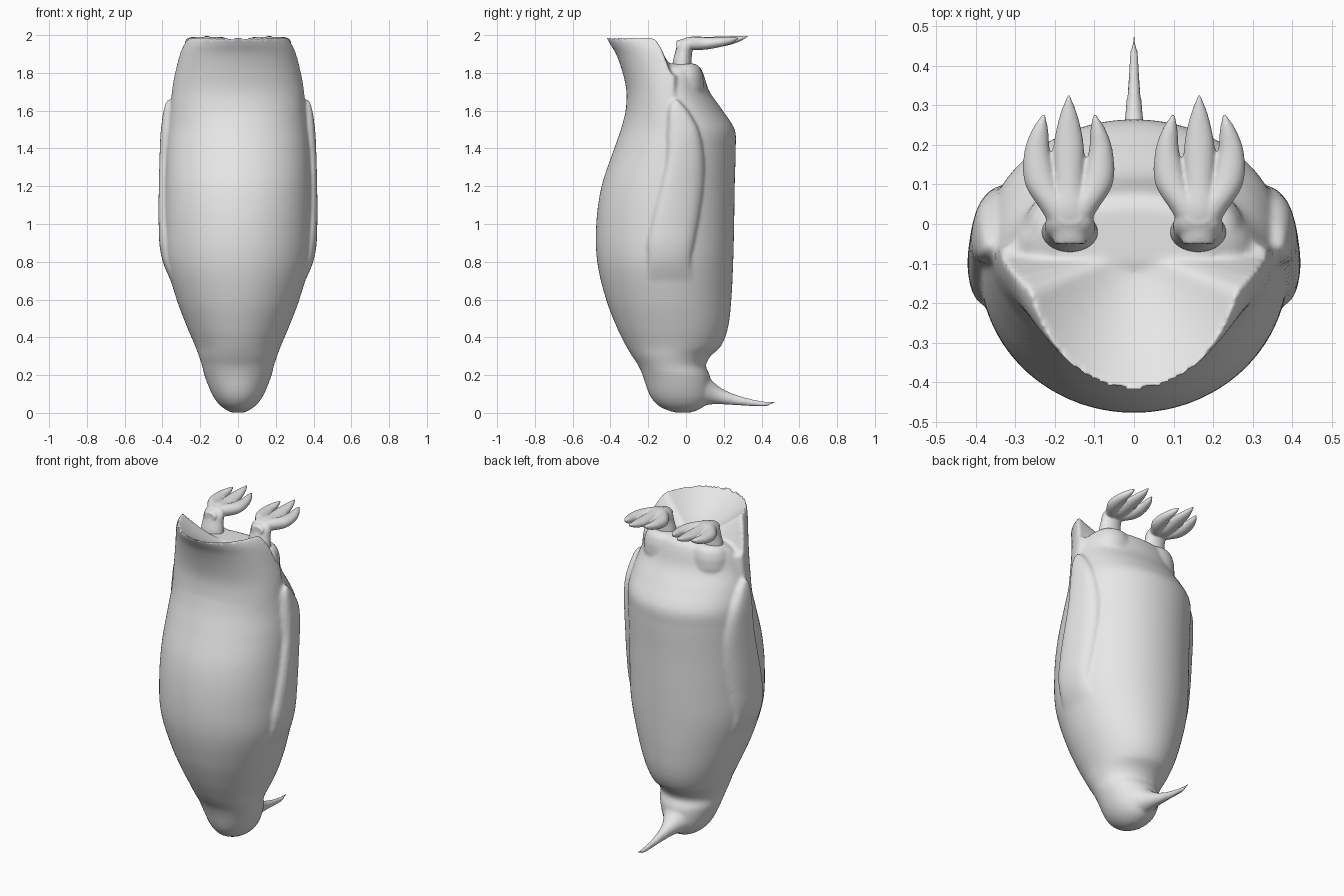
import bpy, bmesh, math

if "Cube" in bpy.data.objects:
    bpy.data.objects.remove(bpy.data.objects["Cube"])

grey = bpy.data.materials.new("plain grey")
grey.diffuse_color = (0.8, 0.8, 0.8, 1)
grey.use_nodes = True
grey.node_tree.nodes["Principled BSDF"].inputs["Base Color"].default_value = grey.diffuse_color


def sample(rows, z):
    """Smooth interpolation of rows (key, values...) at key z."""
    z = max(rows[0][0], min(rows[-1][0], z))
    i = 0
    while i < len(rows) - 2 and z > rows[i + 1][0]:
        i += 1
    p, q = rows[i], rows[i + 1]
    o, r = rows[max(i - 1, 0)], rows[min(i + 2, len(rows) - 1)]
    h = q[0] - p[0]
    t = (z - p[0]) / h
    out = []
    for k in range(1, len(p)):
        m0 = (q[k] - o[k]) / (q[0] - o[0]) * h
        m1 = (r[k] - p[k]) / (r[0] - p[0]) * h
        out.append((2*t**3 - 3*t*t + 1) * p[k] + (t**3 - 2*t*t + t) * m0
                   + (3*t*t - 2*t**3) * q[k] + (t**3 - t*t) * m1)
    return out


def spread(rows, n):
    a, b = rows[0][0], rows[-1][0]
    return [a + (b - a) * i / n for i in range(n + 1)]


def loft(bm, rings):
    """Closed skin through a list of point rings."""
    vs = [[bm.verts.new(p) for p in ring] for ring in rings]
    n = len(vs[0])
    for a, b in zip(vs, vs[1:]):
        for i in range(n):
            j = (i + 1) % n
            bm.faces.new((a[i], a[j], b[j], b[i]))
    bm.faces.new(vs[0][::-1])
    bm.faces.new(vs[-1])


def circle(n):
    return [(math.sin(2*math.pi*i/n), math.cos(2*math.pi*i/n)) for i in range(n)]


def tube_y(bm, rows, n=24):
    """Tube along y, rows: (y, x, z, radius x, radius z)."""
    rings = []
    for y in spread(rows, 24):
        x, z, rx, rz = sample(rows, y)
        rings.append([(x + max(rx, .002)*s, y, z + max(rz, .002)*c) for s, c in circle(n)])
    loft(bm, rings)


def finish(bm, name, voxel, smooth):
    """Fuse the overlapping shells into one smooth skin."""
    bmesh.ops.recalc_face_normals(bm, faces=bm.faces[:])
    me = bpy.data.meshes.new(name)
    bm.to_mesh(me)
    bm.free()
    ob = bpy.data.objects.new(name, me)
    bpy.context.collection.objects.link(ob)
    bpy.context.view_layer.objects.active = ob
    ob.select_set(True)
    m = ob.modifiers.new("fuse", 'REMESH')
    m.mode, m.voxel_size, m.use_smooth_shade = 'VOXEL', voxel, True
    s = ob.modifiers.new("soften", 'SMOOTH')
    s.factor, s.iterations = 0.5, smooth
    for md in ("fuse", "soften"):
        bpy.ops.object.modifier_apply(modifier=md)
    ob.data.materials.clear()
    ob.data.materials.append(grey)
    ob.data.polygons.foreach_set("material_index", [0] * len(ob.data.polygons))
    bpy.ops.object.shade_smooth()
    ob.select_set(False)


# Torso and head: z, front y, back y, half width
BODY = [(0.0, -.05, .02, .03), (.02, -.115, .075, .07), (.05, -.16, .11, .105),
        (.1, -.195, .13, .138), (.2, -.23, .125, .178), (.25, -.252, .105, .19),
        (.3, -.285, .13, .207), (.35, -.315, .183, .225), (.45, -.365, .222, .268),
        (.6, -.423, .24, .325), (.8, -.47, .25, .38), (1.0, -.475, .255, .39),
        (1.2, -.447, .258, .388), (1.4, -.38, .263, .38), (1.5, -.345, .258, .373),
        (1.6, -.318, .195, .36), (1.7, -.29, .125, .335), (1.8, -.2, .09, .29),
        (1.835, -.14, .07, .255), (1.85, -.1, .04, .21)]
bm = bmesh.new()
rings = []
for z in [.001, .008] + spread(BODY, 120)[1:]:
    f, b, a = sample(BODY, z)
    rings.append([(a*s, (f+b)/2 - (b-f)/2*c, z) for s, c in circle(72)])
loft(bm, rings)

# Flared tail scoop: z, front y, half width
TAIL = [(1.4, -.37, .36), (1.5, -.34, .36), (1.6, -.32, .358), (1.7, -.315, .35),
        (1.8, -.335, .335), (1.9, -.37, .315), (1.95, -.4, .297), (1.99, -.422, .272)]


def tail_point(s, c, u, k):
    e = min(1, max(0, c / .3))
    rim = 1.785 + .205 * e*e*(3 - 2*e)
    z = 1.42 + (rim - 1.42) * u
    f, a = sample(TAIL, z)
    r = (-.07 - f) if c > 0 else .05
    top = z if k == 1 else 1.835 + (rim - 1.835) * k**1.6
    return (a*s*k, -.07 - r*c*k, top)


rings = [[tail_point(s, c, u/24, 1) for s, c in circle(96)] for u in range(25)]
rings += [[tail_point(s, c, 1, k) for s, c in circle(96)]
          for k in (.97, .92, .85, .75, .6, .45, .3, .15, .03)]
loft(bm, rings)

# Flippers lying on the sides: z, front y, back y, thickness
FLIP = [(.6, -.19, .03, -.012), (.7, -.2, .03, .0), (.8, -.2, .022, .018),
        (.9, -.2, .04, .028), (1.0, -.18, .06, .03), (1.2, -.13, .09, .032),
        (1.35, -.1, .093, .034), (1.5, -.097, .065, .035), (1.6, -.09, .01, .034),
        (1.64, -.078, -.025, .032), (1.66, -.06, -.045, .025)]
for side in (-1, 1):
    rings = []
    for z in spread(FLIP, 60):
        yf, yb, th = sample(FLIP, z)
        f, b, a = sample(BODY, z)
        outer, inner = [], []
        for i in range(17):
            v = i / 16
            y = yf + (yb - yf) * v
            x = a * math.sqrt(max(.05, 1 - ((y - (f+b)/2) / ((b-f)/2))**2))
            outer.append((side * (x + th * (1 - .5*abs(2*v - 1)**6)), y, z))
            inner.append((side * (x - .05), y, z))
        rings.append(outer + inner[::-1])
    loft(bm, rings)

# Beak
tube_y(bm, [(.0, 0, .135, .11, .1), (.1, 0, .125, .085, .085), (.14, 0, .107, .06, .062),
            (.19, 0, .087, .04, .042), (.27, 0, .067, .024, .028), (.36, 0, .053, .016, .018),
            (.43, 0, .048, .011, .014), (.478, 0, .06, .004, .005)])
# Thigh bulges under the feet
for side in (-1, 1):
    rings = []
    for z, r in ((1.66, .1), (1.72, .115), (1.78, .112), (1.82, .1), (1.84, .085), (1.85, .06)):
        rings.append([(side*.155 + r*1.1*s, -.015 - r*.95*c, z) for s, c in circle(32)])
    loft(bm, rings)
finish(bm, "penguin_body", .0095, 7)

# Feet: ankle, three toes each
TOES = [[(-.035, .165, 1.95, .03, .025), (.03, .19, 1.955, .042, .034),
         (.1, .232, 1.956, .043, .033), (.18, .245, 1.963, .033, .026),
         (.24, .237, 1.973, .02, .018), (.278, .228, 1.985, .003, .004)],
        [(-.05, .162, 1.945, .04, .025), (.03, .164, 1.957, .055, .035),
         (.1, .165, 1.957, .042, .034), (.2, .165, 1.967, .038, .026),
         (.27, .165, 1.978, .024, .018), (.327, .165, 1.993, .003, .004)],
        [(-.035, .16, 1.95, .03, .025), (.03, .138, 1.955, .042, .034),
         (.1, .097, 1.956, .043, .033), (.18, .084, 1.963, .031, .026),
         (.24, .091, 1.973, .019, .018), (.278, .1, 1.985, .003, .004)]]
# z, centre y, radius x, radius y
ANKLE = [(1.8, -.02, .074, .05), (1.86, -.02, .07, .05), (1.91, -.012, .064, .045),
         (1.95, 0, .062, .045), (1.975, .012, .05, .035), (1.987, .02, .03, .02)]
for side, name in ((-1, "left_foot"), (1, "right_foot")):
    bm = bmesh.new()
    for toe in TOES:
        tube_y(bm, [(y, side*x, z, rx, rz) for y, x, z, rx, rz in toe])
    rings = []
    for z in spread(ANKLE, 20):
        y, rx, ry = sample(ANKLE, z)
        rings.append([(side*.162 + rx*s, y - ry*c, z) for s, c in circle(28)])
    loft(bm, rings)
    finish(bm, name, .005, 4)
